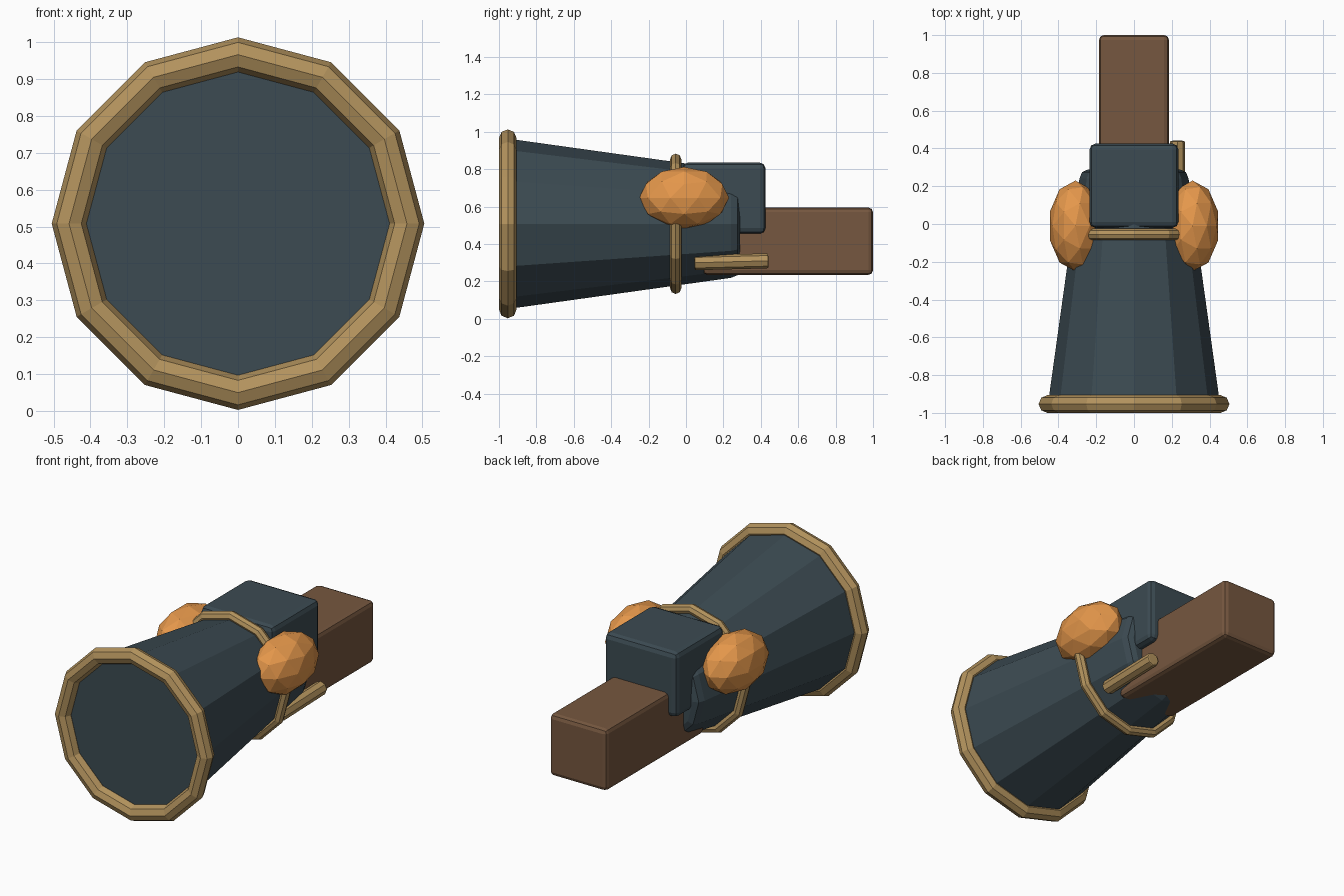
import bpy, bmesh, math
from mathutils import Matrix, Vector

if "Cube" in bpy.data.objects:
    bpy.data.objects.remove(bpy.data.objects["Cube"])

AXIS_Z = 0.508  # height of the barrel axis


def material(name, rgb):
    m = bpy.data.materials.new(name)
    m.diffuse_color = (*rgb, 1)
    m.use_nodes = True
    m.node_tree.nodes["Principled BSDF"].inputs["Base Color"].default_value = m.diffuse_color
    return m


STEEL = material("dark_steel", (0.045, 0.07, 0.085))
BRASS = material("brass", (0.45, 0.29, 0.11))
WOOD = material("wood", (0.18, 0.095, 0.05))
ORANGE = material("orange", (0.78, 0.31, 0.07))


def finish(name, bm, mat, bevel=0):
    bmesh.ops.recalc_face_normals(bm, faces=bm.faces[:])
    me = bpy.data.meshes.new(name)
    bm.to_mesh(me)
    bm.free()
    me.materials.append(mat)
    ob = bpy.data.objects.new(name, me)
    bpy.context.collection.objects.link(ob)
    if bevel:
        b = ob.modifiers.new("bevel", "BEVEL")
        b.width, b.segments = bevel, 2
    return ob


def lathe(name, profile, mat, closed=False, sides=12):
    """Turn (radius, y) points around the barrel axis."""
    bm = bmesh.new()
    rings = []
    for r, y in profile:
        rings.append([bm.verts.new((r * math.cos(math.tau * i / sides), y,
                                    AXIS_Z + r * math.sin(math.tau * i / sides)))
                      for i in range(sides)])
    pairs = list(zip(rings, rings[1:]))
    if closed:
        pairs.append((rings[-1], rings[0]))
    else:
        bm.faces.new(rings[0])
        bm.faces.new(rings[-1])
    for a, b in pairs:
        for i in range(sides):
            j = (i + 1) % sides
            bm.faces.new((a[i], a[j], b[j], b[i]))
    return finish(name, bm, mat)


def hoop(name, major, minor, y):
    pts = [(major + minor * math.cos(math.tau * k / 8),
            y + minor * math.sin(math.tau * k / 8)) for k in range(8)]
    return lathe(name, pts, BRASS, closed=True)


def box(name, lo, hi, mat, bevel):
    lo, hi = Vector(lo), Vector(hi)
    bm = bmesh.new()
    bmesh.ops.create_cube(bm, size=1, matrix=Matrix.Translation((lo + hi) / 2)
                          @ Matrix.Diagonal((*(hi - lo), 1)))
    return finish(name, bm, mat, bevel)


# flared barrel with a rounded rear edge
lathe("barrel", [(0.455, -0.95), (0.289, 0.24), (0.275, 0.275), (0.245, 0.288)], STEEL)

# brass hoops
hoop("muzzle_ring", 0.458, 0.047, -0.953)
hoop("barrel_band", 0.345, 0.03, -0.055)

# receiver block and wooden stock
box("receiver", (-0.235, -0.02, 0.455), (0.235, 0.425, 0.835), STEEL, 0.03)
box("stock", (-0.185, 0.09, 0.235), (0.185, 1.0, 0.595), WOOD, 0.025)

# faceted side pods
for side, sx in (("left", -1), ("right", 1)):
    bm = bmesh.new()
    bmesh.ops.create_icosphere(bm, subdivisions=2, radius=1,
                               matrix=Matrix.Translation((sx * 0.31, -0.01, 0.647))
                               @ Matrix.Diagonal((0.143, 0.24, 0.165, 1)))
    finish(side + "_pod", bm, ORANGE)

# side lever rod
bm = bmesh.new()
bmesh.ops.create_cone(bm, cap_ends=True, segments=8, radius1=0.04, radius2=0.04, depth=0.395,
                      matrix=Matrix.Translation((0.23, 0.243, 0.305))
                      @ Matrix.Rotation(math.radians(-88.5), 4, "X"))
rod = finish("side_lever", bm, BRASS, 0.008)
rod.modifiers["bevel"].limit_method = "ANGLE"
rod.modifiers["bevel"].angle_limit = math.radians(60)
